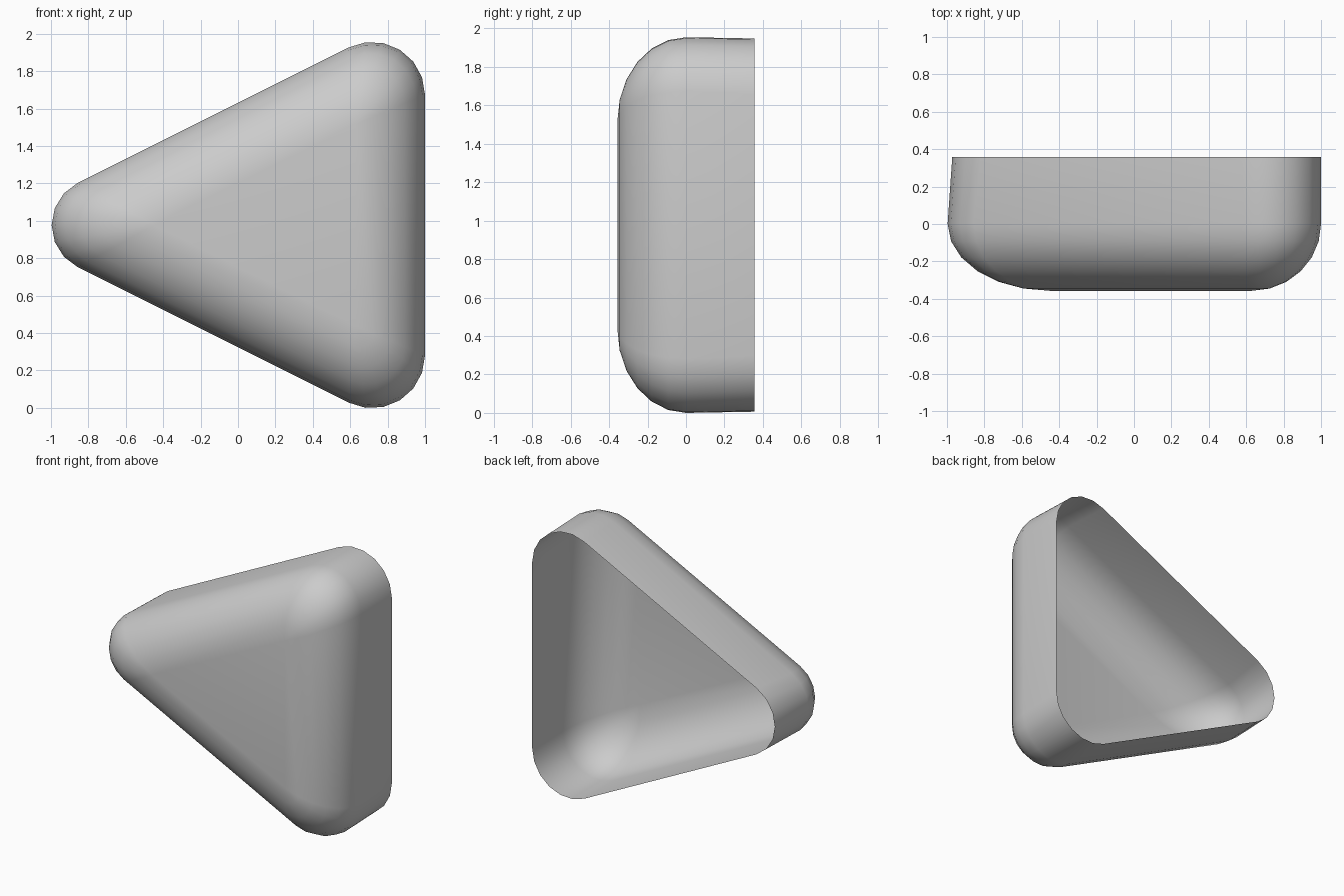
import bpy, bmesh
from math import sin, cos, pi, atan2, hypot

if "Cube" in bpy.data.objects:
    bpy.data.objects.remove(bpy.data.objects["Cube"])

DEPTH = 0.357          # half depth in y
MID = 0.984            # height of the symmetry axis
SEG = 6                # segments per corner and per front edge rounding
SLOPE = atan2(0.894, -0.447)       # direction of the upper side's normal
NX, NZ = cos(SLOPE), sin(SLOPE)
TIP_X = -1.308                     # sharp apex of the unrounded triangle
SIDE_D = NX * TIP_X                # distance of the sloped sides from the axis point


def outline(r_tip, r_side):
    """Rounded triangle, counter-clockwise in x/z, relative to the axis height."""
    cx = 1 - r_side
    cz = (SIDE_D - r_side - NX * cx) / NZ
    corners = [(cx, cz, r_side, 0, SLOPE),
               (TIP_X - r_tip / NX, 0, r_tip, SLOPE, 2 * pi - SLOPE),
               (cx, -cz, r_side, 2 * pi - SLOPE, 2 * pi)]
    pts = []
    for x, z, r, a0, a1 in corners:
        for i in range(SEG + 1):
            a = a0 + (a1 - a0) * i / SEG
            pts.append((x + r * cos(a), z + r * sin(a)))
    return pts


# Outlines: rim at the back, widest section, sharp flat triangle at the front
rim = outline(0.272, 0.293)
wide = outline(0.252, 0.283)
flat = [p for p in ((0.63, 0.54), (-0.45, 0), (0.63, -0.54)) for _ in range(SEG + 1)]

bm = bmesh.new()
rings = [[bm.verts.new((x, DEPTH, z + MID)) for x, z in rim]]
for k in range(SEG + 1):
    t = pi / 2 * k / SEG
    rings.append([bm.verts.new((fx + (wx - fx) * cos(t), -DEPTH * sin(t),
                                fz + (wz - fz) * cos(t) + MID))
                  for (wx, wz), (fx, fz) in zip(wide, flat)])

# Walls and front panel, open at the back
n = len(wide)
for a, b in zip(rings, rings[1:]):
    for i in range(n):
        j = (i + 1) % n
        bm.faces.new((a[i], a[j], b[j], b[i]))
bm.faces.new(rings[-1])
bmesh.ops.remove_doubles(bm, verts=bm.verts, dist=1e-4)
bmesh.ops.recalc_face_normals(bm, faces=bm.faces)
# Make the front panel face -y
bm.faces.ensure_lookup_table()
panel = max(bm.faces, key=lambda f: f.calc_area() * (abs(f.normal.y) > 0.99))
if panel.normal.y > 0:
    bmesh.ops.reverse_faces(bm, faces=bm.faces)

# Rest the lowest point on the ground
low = min(v.co.z for v in bm.verts)
bmesh.ops.translate(bm, verts=bm.verts, vec=(0, 0, -low))

mesh = bpy.data.meshes.new("triangular_shell")
bm.to_mesh(mesh)
bm.free()
shell = bpy.data.objects.new("triangular_shell", mesh)
bpy.context.collection.objects.link(shell)
for p in mesh.polygons:
    p.use_smooth = True
